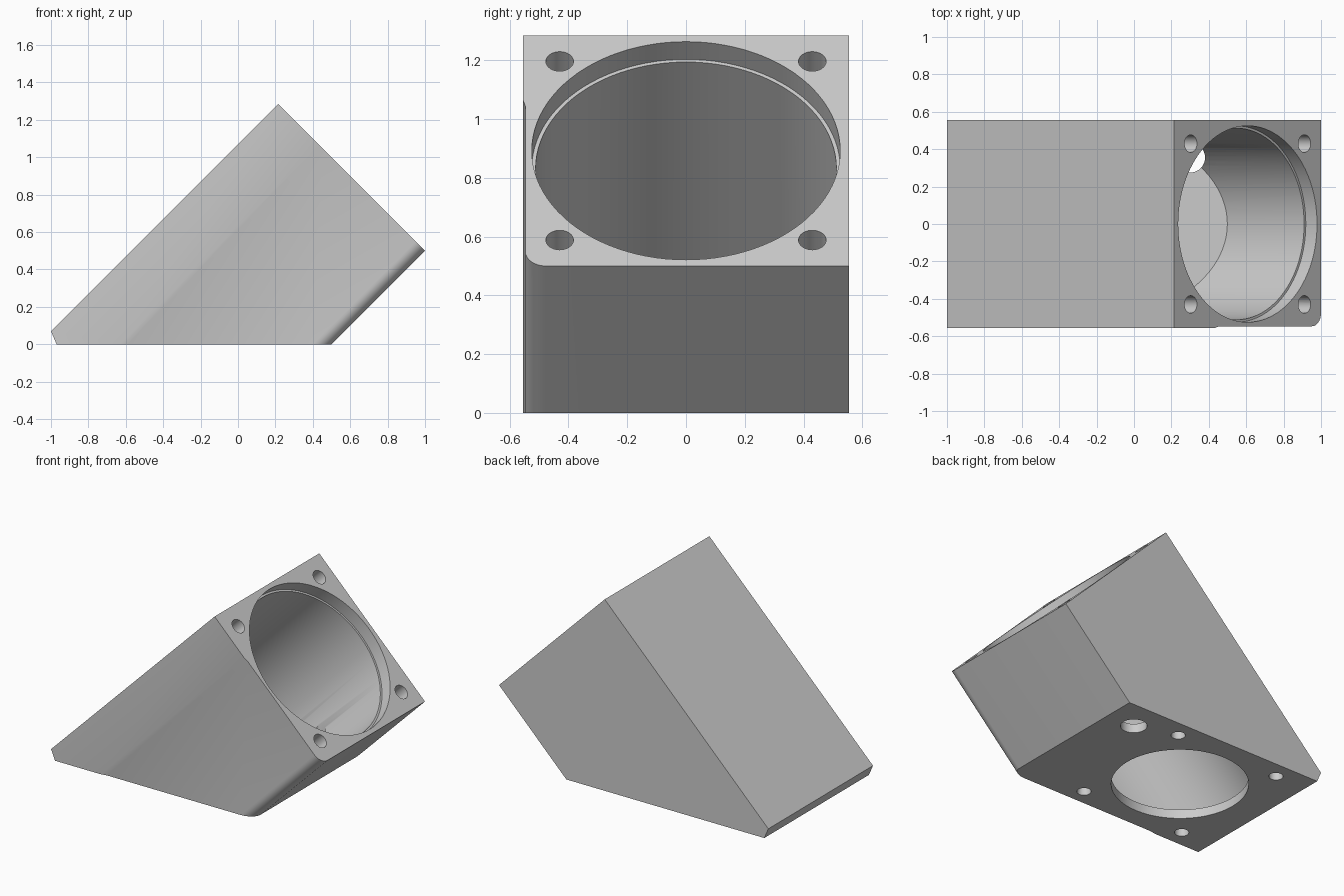
import bpy, bmesh, math
from mathutils import Matrix, Vector

cube = bpy.data.objects.get("Cube")
if cube:
    bpy.data.objects.remove(cube, do_unlink=True)

grey = bpy.data.materials.new("light_grey_plastic")
grey.use_nodes = True
grey.diffuse_color = (0.6, 0.6, 0.6, 1)
grey.node_tree.nodes["Principled BSDF"].inputs["Base Color"].default_value = (0.6, 0.6, 0.6, 1)

TILT = Matrix.Rotation(math.radians(45), 4, "Y")   # local z becomes the duct axis
FACE = Vector((0.6075, 0, 0.8925))                 # centre of the upper mounting face
HALF = 0.555                                       # half the width of the duct


def clip(bm, point, normal):
    """Cut away the side the normal points to and close the opening."""
    geom = bm.verts[:] + bm.edges[:] + bm.faces[:]
    cut = bmesh.ops.bisect_plane(bm, geom=geom, plane_co=point, plane_no=normal, clear_outer=True)
    edges = [e for e in cut["geom_cut"] if isinstance(e, bmesh.types.BMEdge)]
    bmesh.ops.contextual_create(bm, geom=edges)


def finish(bm, name):
    bmesh.ops.recalc_face_normals(bm, faces=bm.faces[:])
    mesh = bpy.data.meshes.new(name)
    bm.to_mesh(mesh)
    bm.free()
    mesh.materials.append(grey)
    obj = bpy.data.objects.new(name, mesh)
    bpy.context.collection.objects.link(obj)
    return obj


def cylinder(radius, bottom, top, matrix, floor=None, sides=96):
    bm = bmesh.new()
    bmesh.ops.create_cone(bm, cap_ends=True, segments=sides, radius1=radius, radius2=radius,
                          depth=top - bottom,
                          matrix=matrix @ Matrix.Translation((0, 0, (top + bottom) / 2)))
    if floor is not None:
        clip(bm, (0, 0, floor), (0, 0, -1))
    cutter = finish(bm, "bore_cutter")
    cutter.hide_render = True
    return cutter


def carve(body, cutter):
    mod = body.modifiers.new("bore", "BOOLEAN")
    mod.operation = "DIFFERENCE"
    mod.solver = "EXACT"
    mod.object = cutter
    bpy.context.view_layer.objects.active = body
    bpy.ops.object.modifier_apply(modifier=mod.name)
    bpy.data.objects.remove(cutter, do_unlink=True)


# Housing: square section with a shallow step and one rounded corner, swept along the axis
# Section points are (height across the duct, y), measured from the duct axis
r = 0.07
section = [(HALF, HALF), (HALF, -HALF), (0.245, -HALF), (0.215, -0.547)]
for i in range(9):
    t = math.radians(90 * i / 8)
    section.append((-HALF + r - r * math.sin(t), -0.547 + r - r * math.cos(t)))
section.append((-HALF, HALF))

bm = bmesh.new()
place = Matrix.Translation(FACE) @ TILT
end = bm.faces.new([bm.verts.new(place @ Vector((-h, y, 0))) for h, y in section])
sweep = bmesh.ops.extrude_face_region(bm, geom=[end])
moved = [v for v in sweep["geom"] if isinstance(v, bmesh.types.BMVert)]
bmesh.ops.translate(bm, vec=TILT @ Vector((0, 0, -3)), verts=moved)
clip(bm, (0, 0, 0), (0, 0, -1))
clip(bm, (-1, 0, 0.07), (-0.07, 0, -0.03))
housing = finish(bm, "duct_housing")

# Round recess in the upper face, then the main bore down to the base plate
carve(housing, cylinder(0.525, -0.085, 0.1, place))
carve(housing, cylinder(0.512, -2.2, 0.05, place, floor=0.06))

# Outlet through the base plate and the cable hole beside it
carve(housing, cylinder(0.413, -0.1, 0.12, Matrix.Translation((-0.36, 0, 0))))
carve(housing, cylinder(0.08, -0.1, 0.35, Matrix.Translation((0.3, 0.355, 0)), sides=48))

# Screw holes at the corners of both openings
for sx in (-1, 1):
    for sy in (-1, 1):
        upper = place @ Matrix.Translation((sx * 0.43, sy * 0.43, 0))
        carve(housing, cylinder(0.047, -0.22, 0.1, upper, sides=32))
        lower = Matrix.Translation((-0.36 + sx * 0.383, sy * 0.44, 0))
        carve(housing, cylinder(0.043, -0.1, 0.13, lower, sides=32))

# Smooth the bores and keep the edges crisp
bpy.ops.object.select_all(action="DESELECT")
housing.select_set(True)
bpy.context.view_layer.objects.active = housing
bpy.ops.object.shade_smooth_by_angle(angle=math.radians(30))
